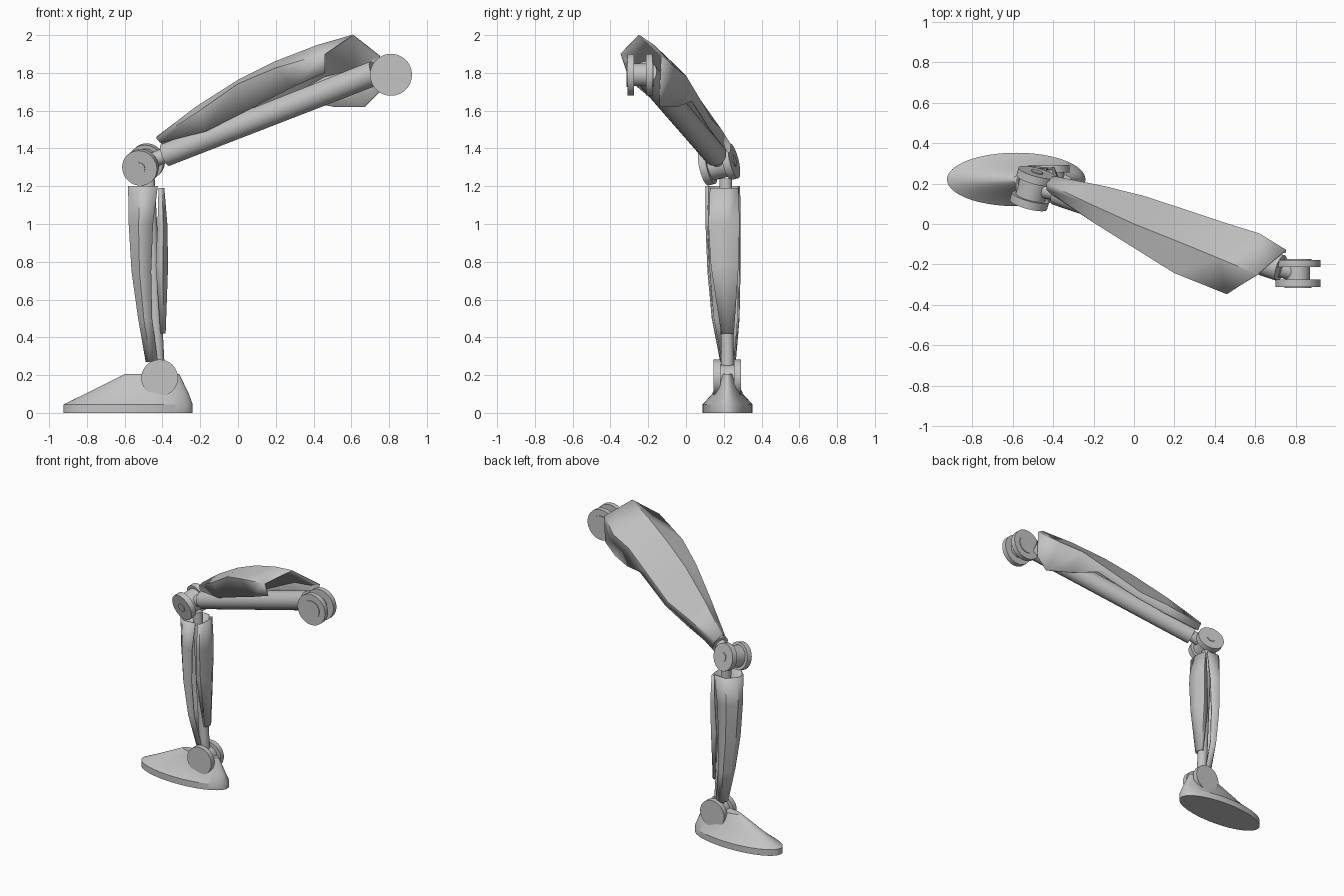
import bpy, bmesh, math
from mathutils import Vector

cube = bpy.data.objects.get("Cube")
if cube:
    bpy.data.objects.remove(cube, do_unlink=True)

GREY = 0.55
mat = bpy.data.materials.new("plain_grey")
mat.use_nodes = True
mat.diffuse_color = (GREY, GREY, GREY, 1)
mat.node_tree.nodes["Principled BSDF"].inputs["Base Color"].default_value = (GREY, GREY, GREY, 1)


def finish(name, bm, thickness=0, angle=30):
    """Turn a bmesh into a shaded object, optionally thickened."""
    bmesh.ops.remove_doubles(bm, verts=bm.verts, dist=0.0005)
    bmesh.ops.recalc_face_normals(bm, faces=bm.faces)
    mesh = bpy.data.meshes.new(name)
    bm.to_mesh(mesh)
    bm.free()
    mesh.materials.append(mat)
    obj = bpy.data.objects.new(name, mesh)
    bpy.context.collection.objects.link(obj)
    if thickness:
        mod = obj.modifiers.new("thickness", 'SOLIDIFY')
        mod.thickness = thickness
        mod.offset = 0
    bpy.ops.object.select_all(action='DESELECT')
    obj.select_set(True)
    bpy.context.view_layer.objects.active = obj
    bpy.ops.object.shade_smooth_by_angle(angle=math.radians(angle))
    return obj


def loft(name, rows, closed=False, thickness=0, angle=30):
    """Skin a list of equally long rows of points."""
    bm = bmesh.new()
    grid = [[bm.verts.new(p) for p in row] for row in rows]
    n = len(rows[0])
    for lower, upper in zip(grid, grid[1:]):
        for i in range(n if closed else n - 1):
            j = (i + 1) % n
            quad = [lower[i], lower[j], upper[j], upper[i]]
            corners = []
            for v in quad:
                if all((v.co - c.co).length > 0.0005 for c in corners):
                    corners.append(v)
            if len(corners) > 2:
                bm.faces.new(corners)
    if closed:
        bm.faces.new(grid[0])
        bm.faces.new(grid[-1])
    return finish(name, bm, thickness, angle)


def rod(name, start, end, r1, r2=None, sides=32):
    """Round bar between two points."""
    start, end = Vector(start), Vector(end)
    axis = end - start
    bm = bmesh.new()
    bmesh.ops.create_cone(bm, cap_ends=True, segments=sides, radius1=r1,
                          radius2=r1 if r2 is None else r2, depth=axis.length)
    bmesh.ops.rotate(bm, verts=bm.verts,
                     matrix=axis.to_track_quat('Z', 'Y').to_matrix())
    bmesh.ops.translate(bm, verts=bm.verts, vec=(start + end) / 2)
    return finish(name, bm)


def joint(name, centre, axis, radius, barrel, inner, outer, hub):
    """Two discs on a barrel, with a small hub on each outer face."""
    centre, axis = Vector(centre), Vector(axis).normalized()
    rod(name + "_barrel", centre - axis * inner, centre + axis * inner, barrel)
    for side, label in ((-1, "front"), (1, "back")):
        a = axis * side
        rod(f"{name}_{label}_disc", centre + a * inner, centre + a * outer, radius, sides=48)
        if hub:
            rod(f"{name}_{label}_hub", centre + a * outer, centre + a * (outer + 0.005), hub)


def ellipse(cx, rx, ry, z, n=64):
    return [(cx + rx * math.cos(2 * math.pi * i / n),
             0.22 + ry * math.sin(2 * math.pi * i / n), z) for i in range(n)]


def u_section(z, edge, crown, y0, y1):
    """Open U-shaped section bulging from edge towards crown."""
    mid, w = edge + (crown - edge) * 0.6, y1 - y0
    return [(edge, y0 + w * 0.04, z), (mid, y0, z), (crown, y0 + w * 0.35, z),
            (crown, y1 - w * 0.35, z), (mid, y1, z), (edge, y1 - w * 0.04, z)]


# Foot: oval sole flaring up to a narrow instep
loft("foot", [ellipse(-0.582, 0.342, 0.132, 0),
              ellipse(-0.582, 0.342, 0.132, 0.045),
              ellipse(-0.535, 0.275, 0.082, 0.1),
              ellipse(-0.455, 0.145, 0.036, 0.205)], closed=True)
joint("ankle", (-0.415, 0.218, 0.185), (0, 1, 0), 0.097, 0.07, 0.036, 0.073, 0)

# Shin: inner bar with a front shell and a calf plate
rod("shin_bar", (-0.42, 0.22, 0.2), (-0.475, 0.21, 1.24), 0.034)
loft("shin_shell", [u_section(*s) for s in (
    (0.27, -0.425, -0.485, 0.185, 0.26),
    (0.5, -0.455, -0.525, 0.14, 0.28),
    (0.75, -0.46, -0.56, 0.117, 0.285),
    (1.0, -0.45, -0.575, 0.107, 0.285),
    (1.2, -0.425, -0.578, 0.107, 0.283))], thickness=0.008)
loft("calf_plate", [u_section(*s) for s in (
    (0.42, -0.41, -0.387, 0.19, 0.25),
    (0.78, -0.435, -0.374, 0.135, 0.275),
    (1.0, -0.425, -0.378, 0.122, 0.28),
    (1.19, -0.42, -0.394, 0.13, 0.275))], thickness=0.008)

# Knee: tilted hinge
joint("knee", (-0.5, 0.175, 1.315), (0.25, 0.94, 0.23), 0.095, 0.075, 0.045, 0.085, 0.03)

# Thigh: bar with a thin neck at each end
low, high = Vector((-0.385, 0.155, 1.365)), Vector((0.725, -0.218, 1.8))
rod("thigh_bar", low, high, 0.061, 0.066)
rod("thigh_knee_neck", (-0.5, 0.18, 1.315), low, 0.04)
rod("thigh_hip_neck", high, (0.81, -0.245, 1.79), 0.045)

# Hip: upright hinge
joint("hip", (0.81, -0.244, 1.79), (0, 1, 0), 0.111, 0.06, 0.031, 0.066, 0.066)

# Thigh shell: sections from knee to hip, each running front edge, front ridge,
# crest, back bulge, back edge; the hip end opens towards the front
front_end, ridge_end, peak = (0.46, -0.31, 1.8), (0.46, -0.345, 1.9), (0.61, -0.25, 2.0)
loft("thigh_shell", [
    [(-0.41, 0.15, 1.43), (-0.43, 0.17, 1.45), (-0.43, 0.2, 1.46),
     (-0.4, 0.235, 1.42), (-0.38, 0.23, 1.37)],
    [(-0.17, 0.02, 1.49), (-0.2, 0.01, 1.6), (-0.22, 0.1, 1.62),
     (-0.15, 0.185, 1.5), (-0.13, 0.17, 1.44)],
    [(0.03, -0.09, 1.59), (0, -0.115, 1.74), (0, 0, 1.76),
     (0.05, 0.135, 1.55), (0.08, 0.12, 1.51)],
    [(0.3, -0.26, 1.73), (0.2, -0.24, 1.825), (0.2, -0.08, 1.86),
     (0.28, 0.06, 1.68), (0.35, 0.03, 1.65)],
    [front_end, ridge_end, (0.42, -0.17, 1.945), (0.46, 0, 1.78), (0.51, -0.05, 1.62)],
    [front_end, ridge_end, peak, (0.62, -0.05, 1.82), (0.67, -0.14, 1.62)],
    [front_end, ridge_end, peak, (0.75, -0.13, 1.89), (0.75, -0.14, 1.7)],
], thickness=0.006, angle=25)
